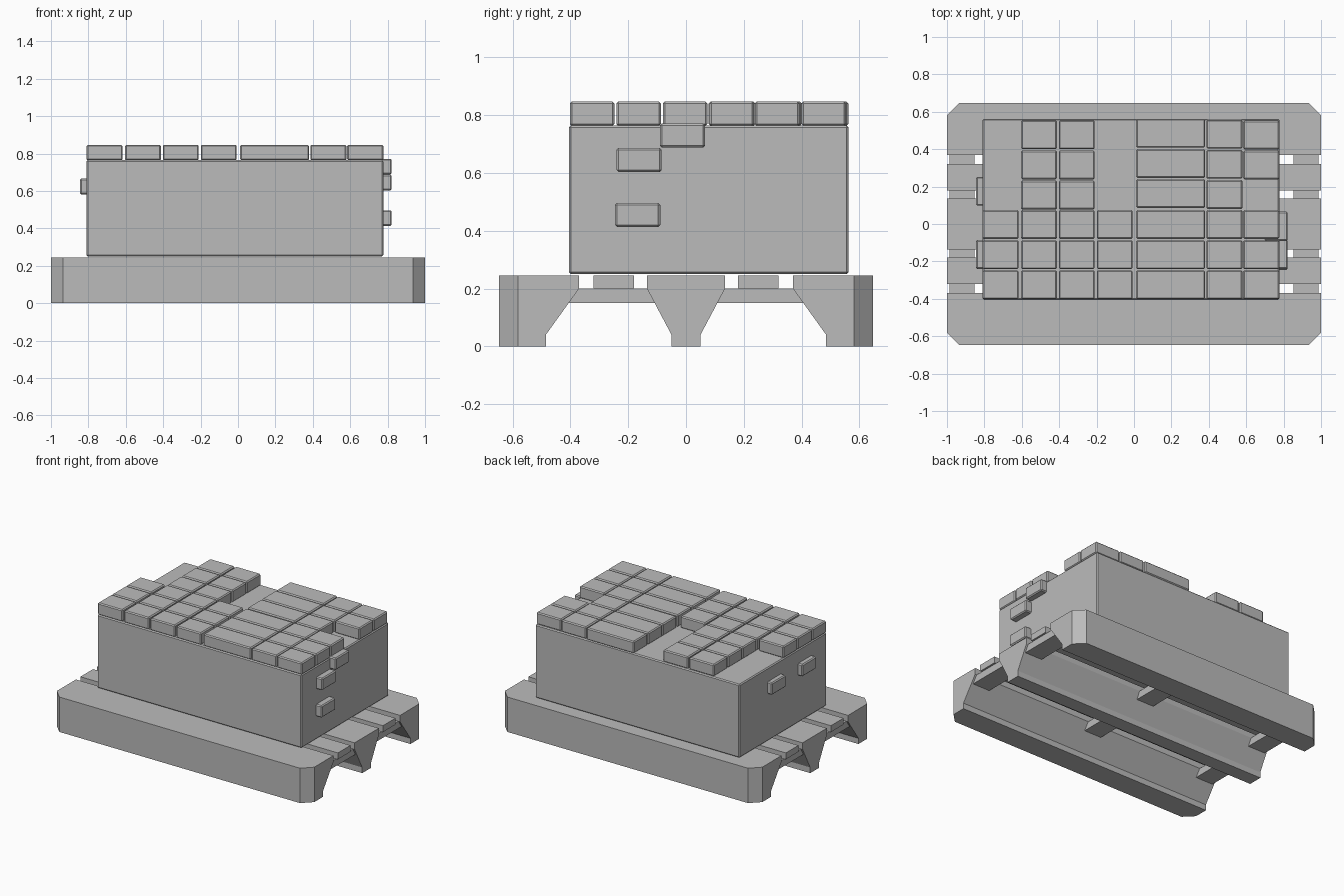
import bpy
import bmesh
from mathutils import Vector

cube = bpy.data.objects.get("Cube")
if cube:
    bpy.data.objects.remove(cube, do_unlink=True)

# One flat grey for everything
grey = bpy.data.materials.new("plain_grey")
grey.use_nodes = True
colour = (0.5, 0.5, 0.5, 1)
grey.diffuse_color = colour
grey.node_tree.nodes["Principled BSDF"].inputs["Base Color"].default_value = colour


def finish(name, bm):
    bmesh.ops.recalc_face_normals(bm, faces=bm.faces[:])
    mesh = bpy.data.meshes.new(name)
    bm.to_mesh(mesh)
    bm.free()
    mesh.materials.append(grey)
    obj = bpy.data.objects.new(name, mesh)
    bpy.context.collection.objects.link(obj)
    return obj


def block(name, xs, ys, zs, bevel=0):
    """Box between the given limits, with an optional small edge bevel."""
    bm = bmesh.new()
    bmesh.ops.create_cube(bm, size=1)
    for v in bm.verts:
        v.co = [(lo + hi) / 2 + c * (hi - lo)
                for c, (lo, hi) in zip(v.co, (xs, ys, zs))]
    obj = finish(name, bm)
    if bevel:
        mod = obj.modifiers.new("edge", "BEVEL")
        mod.width = bevel
        mod.segments = 1
    return obj


def beam(name, profile, side=0, chamfer=0.065):
    """Extrude a y-z profile along x and cut the outer corners on one side."""
    bm = bmesh.new()
    face = bm.faces.new([bm.verts.new((-1, y, z)) for y, z in profile])
    out = bmesh.ops.extrude_face_region(bm, geom=[face])
    moved = [g for g in out["geom"] if isinstance(g, bmesh.types.BMVert)]
    bmesh.ops.translate(bm, verts=moved, vec=(2, 0, 0))
    if side:
        for end in (-1, 1):
            cut = bmesh.ops.bisect_plane(
                bm, geom=bm.verts[:] + bm.edges[:] + bm.faces[:],
                plane_co=Vector((end, side * (0.647 - chamfer), 0)),
                plane_no=Vector((end, side, 0)), clear_outer=True)
            edges = [g for g in cut["geom_cut"] if isinstance(g, bmesh.types.BMEdge)]
            bmesh.ops.contextual_create(bm, geom=edges)
    return finish(name, bm)


# Pallet: outer and middle beams with flared tops
outer = [(0.647, 0), (0.647, 0.245), (0.37, 0.245), (0.37, 0.2), (0.485, 0.04), (0.485, 0)]
for label, side in (("front", -1), ("back", 1)):
    beam(label + "_beam", [(side * y, z) for y, z in outer], side)
half = [(0.05, 0), (0.05, 0.04), (0.135, 0.2), (0.135, 0.245)]
beam("middle_beam", half + [(-y, z) for y, z in reversed(half)])

# Pallet: long slats and the cross bars beneath them
for label, y in (("front", -0.25), ("back", 0.25)):
    block(label + "_slat", (-1, 1), (y - 0.07, y + 0.07), (0.2, 0.245))
for label, x in (("right", -0.92), ("centre", 0), ("left", 0.92)):
    block(label + "_cross_bar", (x - 0.067, x + 0.067), (-0.45, 0.45), (0.15, 0.2))

# Stack of bricks as one large body
block("brick_stack", (-0.81, 0.777), (-0.405, 0.562), (0.25, 0.765), 0.007)

# Top layer: columns of bricks, each with its x limits, rows and y shift
columns = [
    ((-0.81, -0.617), (0, 1, 2), 0),
    ((-0.604, -0.412), range(6), -0.003),
    ((-0.402, -0.21), range(6), -0.003),
    ((-0.199, -0.007), (0, 1, 2), 0.004),
    ((0.012, 0.38), range(6), 0.005),
    ((0.387, 0.58), range(6), 0),
    ((0.584, 0.777), (0, 1, 2, 4, 5), -0.004),
]
for c, (xs, rows, shift) in enumerate(columns):
    for r in rows:
        start = -0.402 + 0.161 * r + (shift if r > 2 else 0)
        block(f"top_brick_{c}_{r}", xs, (start, start + 0.154), (0.763, 0.847), 0.007)

# Bricks poking out of both ends
for i, (y, z) in enumerate([(-0.24, 0.603), (-0.09, 0.688), (-0.245, 0.413)]):
    block(f"left_end_brick_{i}", (0.7, 0.822), (y, y + 0.156), (z, z + 0.084), 0.007)
for i, y in enumerate((-0.24, 0.098)):
    block(f"right_end_brick_{i}", (-0.845, -0.72), (y, y + 0.154), (0.582, 0.667), 0.007)
